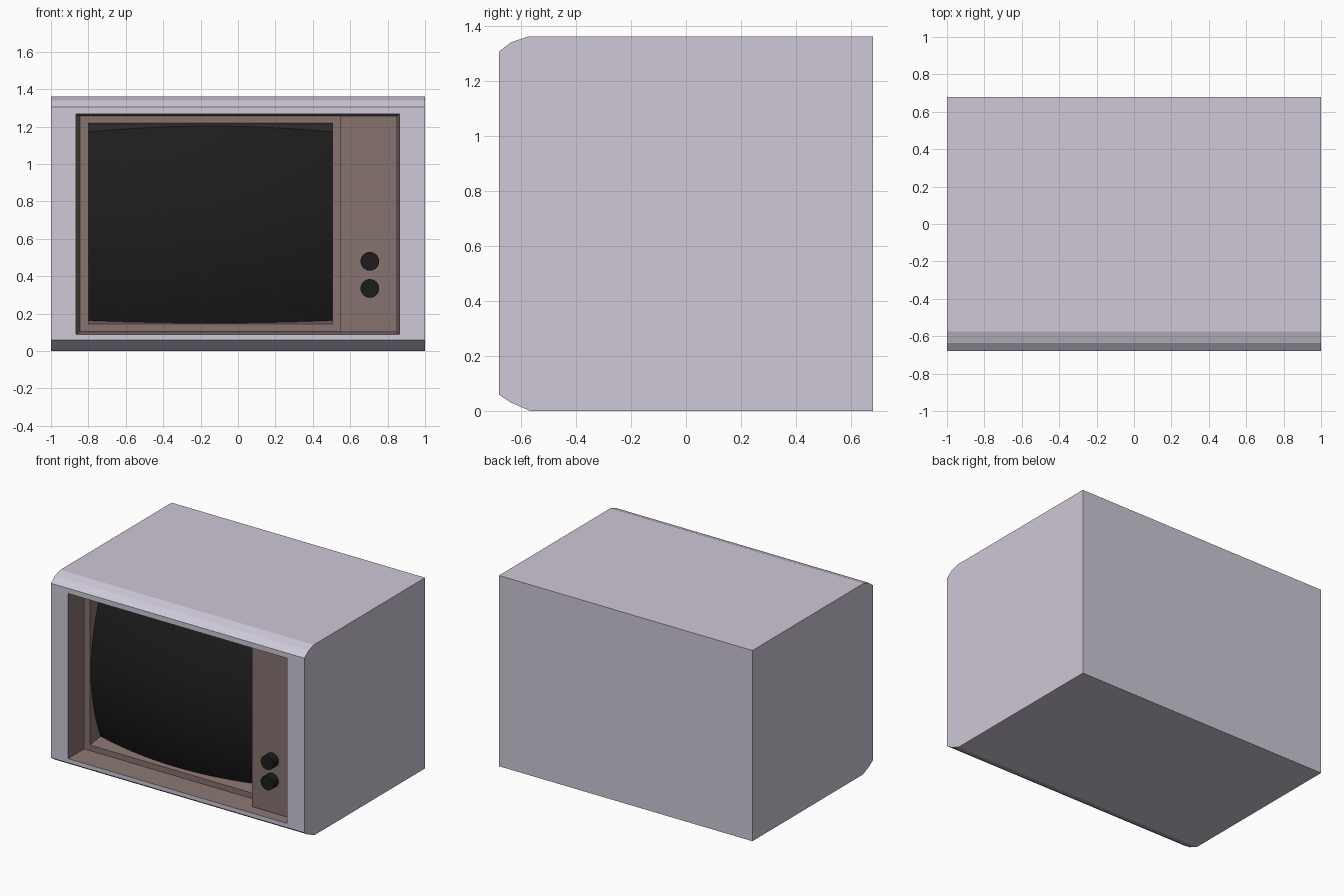
import bpy, bmesh, math

if "Cube" in bpy.data.objects:
    bpy.data.objects.remove(bpy.data.objects["Cube"])

FRONT = -0.68


def material(name, rgb):
    m = bpy.data.materials.new(name)
    m.diffuse_color = (*rgb, 1)
    m.use_nodes = True
    m.node_tree.nodes["Principled BSDF"].inputs["Base Color"].default_value = m.diffuse_color
    return m


def finish(name, bm, mat, smooth=False):
    bmesh.ops.remove_doubles(bm, verts=bm.verts, dist=1e-5)
    me = bpy.data.meshes.new(name)
    bm.to_mesh(me)
    bm.free()
    me.materials.append(mat)
    for p in me.polygons:
        p.use_smooth = smooth
    ob = bpy.data.objects.new(name, me)
    bpy.context.collection.objects.link(ob)
    return ob


def rect_loft(bm, rects):
    """Join rectangles (x0, x1, z0, z1, depth behind the front) in sequence."""
    rings = []
    for x0, x1, z0, z1, d in rects:
        rings.append([bm.verts.new((x, FRONT + d, z))
                      for x, z in ((x0, z0), (x1, z0), (x1, z1), (x0, z1))])
    for a, b in zip(rings, rings[1:]):
        for i in range(4):
            j = (i + 1) % 4
            bm.faces.new((a[i], a[j], b[j], b[i]))
    return rings


shell = material("shell", (0.62, 0.58, 0.68))
brown = material("brown", (0.24, 0.17, 0.16))
black = material("black", (0.012, 0.012, 0.012))

# Cabinet: side profile run across x, with an opening in the front
profile = [(-0.68, 0.06), (-0.635, 0.03), (-0.565, 0), (0.68, 0),
           (0.68, 1.36), (-0.575, 1.36), (-0.635, 1.34), (-0.68, 1.305)]
bm = bmesh.new()
left = [bm.verts.new((-1, y, z)) for y, z in profile]
right = [bm.verts.new((1, y, z)) for y, z in profile]
bm.faces.new(left[::-1])
bm.faces.new(right)
for i in range(len(profile) - 1):
    bm.faces.new((left[i], left[i + 1], right[i + 1], right[i]))
rect_loft(bm, [(-1, 1, 0.06, 1.305, 0), (-0.866, 0.864, 0.09, 1.268, 0)])
bmesh.ops.remove_doubles(bm, verts=bm.verts, dist=1e-5)
bmesh.ops.recalc_face_normals(bm, faces=bm.faces)
finish("cabinet", bm, shell)

# Recessed surround: tapered walls, flat bezel, funnel to the screen
bm = bmesh.new()
rect_loft(bm, [(-0.866, 0.864, 0.09, 1.268, 0),
               (-0.846, 0.844, 0.105, 1.256, 0.155)])
rect_loft(bm, [(-0.846, 0.844, 0.105, 1.256, 0.155),
               (-0.80, 0.505, 0.145, 1.22, 0.155),
               (-0.80, 0.505, 0.165, 1.165, 0.285)])
finish("screen_surround", bm, brown)

# Control panel standing proud of the bezel
bm = bmesh.new()
rings = rect_loft(bm, [(0.545, 0.844, 0.105, 1.256, 0.155),
                       (0.545, 0.85, 0.102, 1.258, 0.06)])
bm.faces.new(rings[1])
bmesh.ops.recalc_face_normals(bm, faces=bm.faces)
finish("control_panel", bm, brown)


# Bulging picture tube, trimmed to the sloping funnel walls
def tube_depth(x, z):
    return 0.076 + 0.21 * (x + 0.148) ** 2 + 0.42 * (z - 0.67) ** 2


bm = bmesh.new()
NX, NZ = 28, 22
grid = []
for i in range(NX + 1):
    x = -0.80 + 1.305 * i / NX
    top, low = 1.2, 0.15
    for _ in range(12):
        top = 1.22 - 0.42 * (tube_depth(x, top) - 0.155)
        low = 0.145 + 0.15 * (tube_depth(x, low) - 0.155)
    col = []
    for k in range(NZ + 1):
        z = low + (top - low) * k / NZ
        col.append(bm.verts.new((x, FRONT + tube_depth(x, z), z)))
    grid.append(col)
for i in range(NX):
    for k in range(NZ):
        bm.faces.new((grid[i][k], grid[i + 1][k], grid[i + 1][k + 1], grid[i][k + 1]))
finish("screen", bm, black, True)

# Two dials
for name, z in (("upper_dial", 0.48), ("lower_dial", 0.335)):
    bpy.ops.mesh.primitive_cylinder_add(vertices=24, radius=0.05, depth=0.06,
                                        location=(0.705, FRONT + 0.03, z),
                                        rotation=(math.pi / 2, 0, 0))
    dial = bpy.context.object
    dial.name = name
    dial.data.materials.append(black)
    bpy.ops.object.shade_smooth_by_angle(angle=math.radians(35))
